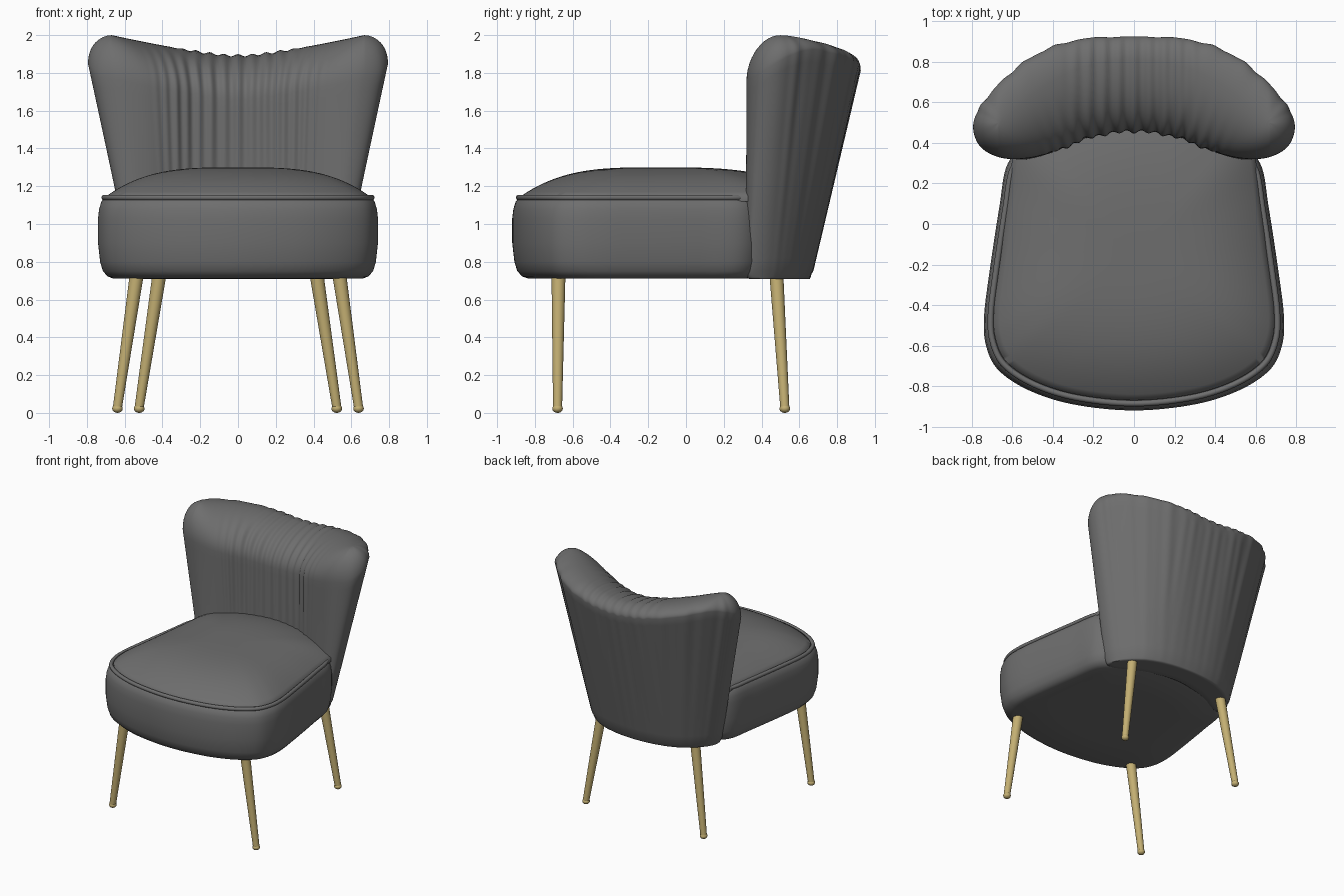
import bpy, bmesh, math
from mathutils import Vector

cube = bpy.data.objects.get("Cube")
if cube:
    bpy.data.objects.remove(cube)


def material(name, rgb):
    m = bpy.data.materials.new(name)
    m.use_nodes = True
    m.diffuse_color = (*rgb, 1)
    m.node_tree.nodes["Principled BSDF"].inputs["Base Color"].default_value = (*rgb, 1)
    return m


FABRIC = material("grey fabric", (0.155, 0.155, 0.155))
BRASS = material("brass", (0.55, 0.43, 0.17))


def spline(points, steps):
    """Smooth open curve through the points, mirrored at both ends in x."""
    pts = [Vector(p) for p in points]
    flip = lambda v: Vector((-v.x, v.y))
    pts = [flip(pts[1])] + pts + [flip(pts[-2])]
    out = []
    for i in range(1, len(pts) - 2):
        a, b, c, d = pts[i - 1:i + 3]
        for s in range(steps):
            t = s / steps
            out.append(0.5 * (2 * b + (c - a) * t + (2 * a - 5 * b + 4 * c - d) * t ** 2
                              + (3 * b - a - 3 * c + d) * t ** 3))
    return out + [pts[-2]]


def both_sides(half):
    """Complete a half ring of 3D points with its mirror image."""
    return half + [Vector((-p.x, p.y, p.z)) for p in half[-2:0:-1]]


def finish(bm, name, mat, angle=60):
    bmesh.ops.remove_doubles(bm, verts=bm.verts, dist=0.0002)
    bmesh.ops.recalc_face_normals(bm, faces=bm.faces)
    mesh = bpy.data.meshes.new(name)
    bm.to_mesh(mesh)
    bm.free()
    mesh.materials.append(mat)
    ob = bpy.data.objects.new(name, mesh)
    bpy.context.collection.objects.link(ob)
    bpy.ops.object.select_all(action='DESELECT')
    ob.select_set(True)
    bpy.context.view_layer.objects.active = ob
    bpy.ops.object.shade_smooth_by_angle(angle=math.radians(angle))


def loft(name, rings, mat):
    bm = bmesh.new()
    rows = [[bm.verts.new(p) for p in ring] for ring in rings]
    n = len(rows[0])
    for lo, hi in zip(rows, rows[1:]):
        for i in range(n):
            j = (i + 1) % n
            bm.faces.new((lo[i], lo[j], hi[j], hi[i]))
    finish(bm, name, mat)


def smooth(t):
    t = min(1, max(0, t))
    return t * t * (3 - 2 * t)


# Seat: one outline scaled about its middle
OUTLINE = spline([(0, -.92), (.3, -.89), (.52, -.82), (.67, -.72), (.73, -.6), (.74, -.46),
                  (.715, -.25), (.665, .08), (.622, .3), (.5, .41), (.3, .5), (0, .54)], 8)
MIDDLE = Vector((0, -.15))


def seat_ring(scale, z, rear=1):
    ring = []
    for p in OUTLINE:
        d = (p - MIDDLE) * scale
        ring.append(Vector((d.x, MIDDLE.y + d.y * (rear if d.y > 0 else 1), z)))
    return both_sides(ring)


loft("seat_base", [seat_ring(*r) for r in (
    (0, .712), (.5, .711), (.89, .711), (.93, .722), (.965, .75), (.985, .8), (1, .9),
    (1, 1.03), (.992, 1.08), (.975, 1.12), (.95, 1.137), (.9, 1.14))], FABRIC)

# Cushion crown, carried back under the backrest
levels = [1 - i / 24 for i in range(25)]
loft("seat_cushion", [seat_ring(.935, 1.12, 1.3)] + [
    seat_ring(.935 * k, 1.15 + .15 * (1 - k ** 3.3), 1.3) for k in levels], FABRIC)

# Piping around the seat edge
curve = bpy.data.curves.new("seat_piping", 'CURVE')
curve.dimensions = '3D'
curve.bevel_depth = .015
curve.bevel_resolution = 3
ring = seat_ring(.955, 1.14)
path = curve.splines.new('POLY')
path.points.add(len(ring) - 1)
for point, p in zip(path.points, ring):
    point.co = (*p, 1)
path.use_cyclic_u = True
curve.materials.append(FABRIC)
piping = bpy.data.objects.new("seat_piping", curve)
bpy.context.collection.objects.link(piping)

# Backrest: crescent sections, wider towards the top, closing onto a ridge
STEPS = 24


def crescent(outer, tip, inner):
    ridge = [Vector(o).lerp(Vector(i), .24 + .05 * n)
             for n, (o, i) in enumerate(zip(outer[:4], inner))]
    ridge.append(ridge[-1] + Vector((.035, -.025)))
    edge = outer + [tip] + inner[::-1]
    return spline(edge, STEPS), spline(ridge + [ridge[-1]] + ridge[::-1], STEPS)


TOP = crescent([(0, .925), (.3, .905), (.52, .815), (.70, .655), (.79, .51)], (.765, .39),
               [(0, .455), (.2, .43), (.37, .365), (.52, .325), (.66, .328)])
BOTTOM = crescent([(0, .665), (.2, .648), (.36, .595), (.47, .51), (.535, .42)], (.55, .335),
                  [(0, .46), (.2, .43), (.34, .38), (.43, .335), (.5, .312)])
FLOOR = .71


def pleat(u):
    """Relative bulge of the gathered fabric at loop position u."""
    if u > 6:
        return .02 * smooth((u - 7.2) / 1.2) * (math.cos(18 * (10 - u)) + .4 * math.sin(7 * u))
    window = smooth(u / .5) * smooth((4.2 - u) / .8)
    return .02 * window * (math.cos(9 * u) + .5 * math.sin(15 * u))


def back_ring(f, k, z_floor=FLOOR):
    half = []
    count = len(TOP[0])
    for i in range(count):
        u = i / STEPS
        t = i / (count - 1)
        edge = BOTTOM[0][i].lerp(TOP[0][i], f)
        mid = BOTTOM[1][i].lerp(TOP[1][i], f)
        p = mid + (edge - mid) * k * (1 + pleat(u) * min(1, .3 + f))
        x = abs(p.x)
        height = 1.893 + .107 * min(1, max(0, (x - .05) / .62)) ** 1.25
        height += .006 * math.cos(85 * x) * smooth((.4 - x) / .2)
        drop = .075 + .155 * smooth((t - .28) / .3)
        # side walls stop below the crown, which then rounds over to the ridge
        z = z_floor + f * (height - drop - z_floor)
        if f == 1:
            z = height - drop * (1 - math.sqrt(max(0, 1 - k * k)))
        half.append(Vector((p.x, p.y, z)))
    return both_sides(half)


rings = [back_ring(0, k) for k in (0, .5, .8)]
rings += [back_ring(0, .9, FLOOR + .008), back_ring(.005, .97, FLOOR + .02)]
rings += [back_ring(.04 + .96 * i / 18, 1) for i in range(18)]
rings += [back_ring(1, math.cos(math.pi / 2 * i / 12)) for i in range(13)]
loft("backrest", rings, FABRIC)


# Legs: tapered rods with a ball foot
def leg(name, top, bottom):
    top, bottom = Vector(top), Vector(bottom)
    axis = top - bottom
    bm = bmesh.new()
    rod = bmesh.ops.create_cone(bm, cap_ends=True, segments=24, radius1=.024, radius2=.037,
                                depth=axis.length)["verts"]
    bmesh.ops.rotate(bm, verts=rod, matrix=Vector((0, 0, 1)).rotation_difference(axis).to_matrix())
    bmesh.ops.translate(bm, verts=rod, vec=(top + bottom) / 2)
    ball = bmesh.ops.create_uvsphere(bm, u_segments=24, v_segments=12, radius=.028)["verts"]
    for v in ball:
        v.co = Vector((bottom.x, bottom.y, .023)) + Vector((v.co.x, v.co.y, v.co.z * .82))
    finish(bm, name, BRASS, 40)


for side, s in (("left", 1), ("right", -1)):
    leg(f"front_leg_{side}", (s * .535, -.675, .74), (s * .638, -.68, .03))
    leg(f"back_leg_{side}", (s * .415, .478, .74), (s * .523, .523, .03))
